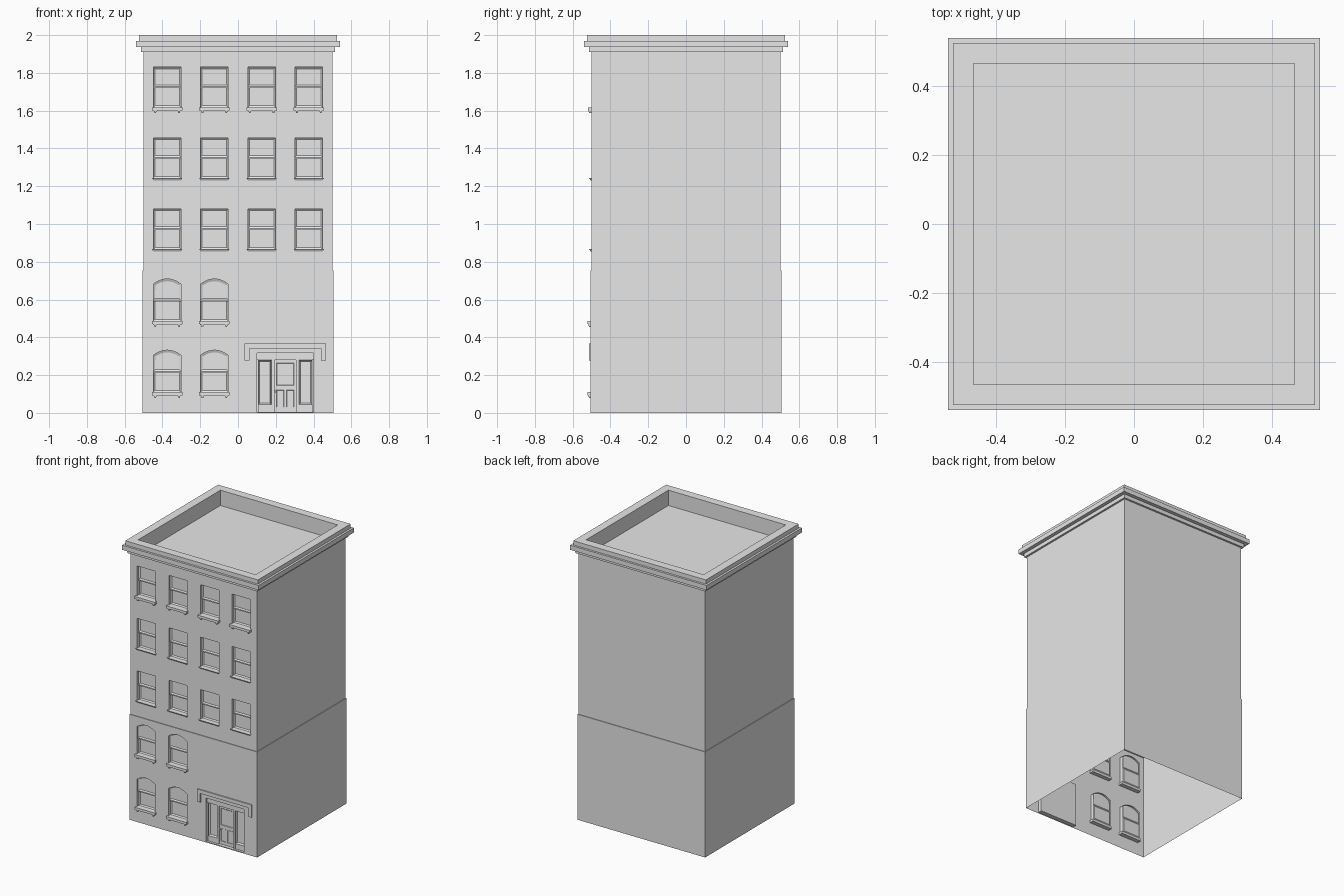
import bpy, bmesh
from mathutils import Vector

cube = bpy.data.objects.get("Cube")
if cube:
    bpy.data.objects.remove(cube, do_unlink=True)

stone = bpy.data.materials.new("grey_stone")
stone.use_nodes = True
GREY = (0.8, 0.8, 0.8, 1)
stone.diffuse_color = GREY
stone.node_tree.nodes["Principled BSDF"].inputs["Base Color"].default_value = GREY

LOW, UP = 0.505, 0.5          # half widths of the base and the upper storeys
LEDGE, TOP = 0.755, 1.91
REVEAL = 0.03
HALF = 0.073                  # half width of a window opening
COLUMNS = (-0.375, -0.125, 0.125, 0.375)


def finish(name, bm):
    mesh = bpy.data.meshes.new(name)
    bm.to_mesh(mesh)
    bm.free()
    mesh.materials.append(stone)
    obj = bpy.data.objects.new(name, mesh)
    bpy.context.collection.objects.link(obj)


def box(bm, x0, x1, y0, y1, z0, z1, taper=0):
    """Box whose lower face can be narrowed by taper."""
    verts = bmesh.ops.create_cube(bm, size=1)["verts"]
    for v in verts:
        low = v.co.z < 0
        x = (x1 - taper if low else x1) if v.co.x > 0 else (x0 + taper if low else x0)
        y = y1 if v.co.y > 0 else (y0 + taper if low else y0)
        v.co = (x, y, z0 if low else z1)


def rect(x0, x1, z0, z1):
    return [(x0, z0), (x1, z0), (x1, z1), (x0, z1)]


def opening(x, z, height, rise=0):
    """Window outline, counter-clockwise from the front, with an optional arched head."""
    pts = [(x - HALF, z), (x + HALF, z)]
    steps = 10 if rise else 1
    for i in range(steps + 1):
        t = 1 - 2 * i / steps
        pts.append((x + HALF * t, z + height - rise * t * t))
    return pts


def panel(bm, outline, y, border=0.012, sink=0.006):
    """Flat front-facing panel with a sunken centre."""
    face = bm.faces.new([bm.verts.new((x, y, z)) for x, z in outline])
    bm.normal_update()
    if border:
        bmesh.ops.inset_individual(bm, faces=[face], thickness=border, depth=-sink)


def front_wall(name, y, outline, holes):
    """Pierced sheet with reveals running inward from each opening."""
    bm = bmesh.new()

    def loop(pts):
        vs = [bm.verts.new((x, y, z)) for x, z in pts]
        return [bm.edges.new((a, b)) for a, b in zip(vs, vs[1:] + vs[:1])]

    outer = loop(outline)
    inner = [e for h in holes for e in loop(h)]
    bmesh.ops.triangle_fill(bm, edges=outer + inner, use_beauty=True, normal=(0, -1, 0))
    ext = bmesh.ops.extrude_edge_only(bm, edges=inner)["geom"]
    bmesh.ops.translate(bm, vec=Vector((0, REVEAL, 0)),
                        verts=[g for g in ext if isinstance(g, bmesh.types.BMVert)])
    bmesh.ops.recalc_face_normals(bm, faces=bm.faces[:])
    sheet = max(bm.faces, key=lambda f: f.calc_area())
    if sheet.normal.y > 0:
        bmesh.ops.reverse_faces(bm, faces=bm.faces[:])
    finish(name, bm)


def sash_window(name, x, z, y, height, rise):
    bm = bmesh.new()
    mid = z + 0.11
    outline = opening(x, z, height, rise)
    head = [(x - HALF, mid), (x + HALF, mid)] + outline[2:]
    panel(bm, head, y + 0.016)
    panel(bm, rect(x - HALF, x + HALF, z, mid), y + 0.024)
    box(bm, x - HALF, x + HALF, y + 0.016, y + 0.024, mid - 0.008, mid)
    finish(name, bm)


def bracket_sill(name, x, z, y, front):
    bm = bmesh.new()
    box(bm, x - 0.081, x + 0.081, front, y + REVEAL, z - 0.017, z)
    box(bm, x - 0.076, x + 0.076, front + 0.006, y, z - 0.021, z - 0.017)
    for side in (-1, 1):
        c = x + side * 0.063
        box(bm, c - 0.007, c + 0.007, front + 0.004, y, z - 0.031, z - 0.017, 0.003)
    finish(name, bm)


def plain_sill(name, x, z, y):
    bm = bmesh.new()
    box(bm, x - 0.08, x + 0.08, y - 0.013, y + REVEAL, z - 0.013, z, 0.008)
    finish(name, bm)


# Side and back walls, ledge, stepped cornice and sunken roof as one square profile
profile = [(LOW, 0), (LOW, LEDGE), (UP, LEDGE), (UP, TOP), (0.514, TOP), (0.514, 1.937),
           (0.54, 1.937), (0.54, 1.97), (0.525, 1.97), (0.525, 2), (0.465, 2), (0.465, 1.89)]
bm = bmesh.new()
rings = [[bm.verts.new((sx * h, sy * h, z)) for sx, sy in ((-1, -1), (1, -1), (1, 1), (-1, 1))]
         for h, z in profile]
for n, (a, b) in enumerate(zip(rings, rings[1:])):
    for i in range(4):
        if i == 0 and n in (0, 2):     # the front is a pierced wall instead
            continue
        j = (i + 1) % 4
        bm.faces.new((a[i], a[j], b[j], b[i]))
bm.faces.new(rings[-1])
finish("walls_and_cornice", bm)

# Front walls
arched = [(x, z) for z in (0.11, 0.487) for x in COLUMNS[:2]]
square = [(x, z) for z in (0.867, 1.243, 1.618) for x in COLUMNS]
DOOR = (0.1, 0.4, 0.006, 0.317)
front_wall("base_front_wall", -LOW, rect(-LOW, LOW, 0, LEDGE),
           [opening(x, z, 0.222, 0.027) for x, z in arched] + [rect(*DOOR)])
front_wall("upper_front_wall", -UP, rect(-UP, UP, LEDGE, TOP),
           [opening(x, z, 0.212) for x, z in square])

# Windows and sills
for n, (x, z) in enumerate(arched):
    sash_window(f"arched_window_{n}", x, z, -LOW, 0.222, 0.027)
    bracket_sill(f"arched_window_sill_{n}", x, z, -LOW, -0.521)
for n, (x, z) in enumerate(square):
    sash_window(f"square_window_{n}", x, z, -UP, 0.212, 0)
    if z > 1.5:
        bracket_sill(f"top_window_sill_{n}", x, z, -UP, -0.52)
    else:
        plain_sill(f"square_window_sill_{n}", x, z, -UP)

# Entrance: backing, posts, side lights and panelled door
back = -LOW + REVEAL
bm = bmesh.new()
panel(bm, rect(*DOOR), back, 0)
for c in (0.25 - 0.065, 0.25 + 0.065):
    box(bm, c - 0.007, c + 0.007, back - 0.016, back, DOOR[2], 0.28)
box(bm, DOOR[0], DOOR[1], back - 0.016, back, 0.28, DOOR[3])
finish("door_frame", bm)

for side, name in ((-1, "right_side_light"), (1, "left_side_light")):
    bm = bmesh.new()
    c = 0.25 + side * 0.108
    panel(bm, rect(c - 0.034, c + 0.034, 0.045, 0.28), back - 0.012, 0.01, 0.01)
    box(bm, c - 0.036, c + 0.036, back - 0.014, back, DOOR[2], 0.045)
    finish(name, bm)

bm = bmesh.new()
box(bm, 0.192, 0.308, back - 0.006, back, DOOR[2], 0.28)
for c in (0.224, 0.276):
    panel(bm, rect(c - 0.02, c + 0.02, 0.03, 0.12), back - 0.008, 0.006, 0.004)
panel(bm, rect(0.204, 0.296, 0.145, 0.265), back - 0.008, 0.008, 0.004)
finish("door_leaf", bm)

bm = bmesh.new()
bmesh.ops.create_uvsphere(bm, u_segments=10, v_segments=6, radius=0.006)
bmesh.ops.translate(bm, verts=bm.verts[:], vec=Vector((0.198, back - 0.012, 0.115)))
finish("door_knob", bm)

# Hood moulding over the entrance with dropped ends
bm = bmesh.new()
box(bm, 0.035, 0.465, -0.513, -LOW, 0.342, 0.368)
for x in (0.035, 0.44):
    box(bm, x, x + 0.025, -0.513, -LOW, 0.278, 0.342)
finish("door_hood", bm)
